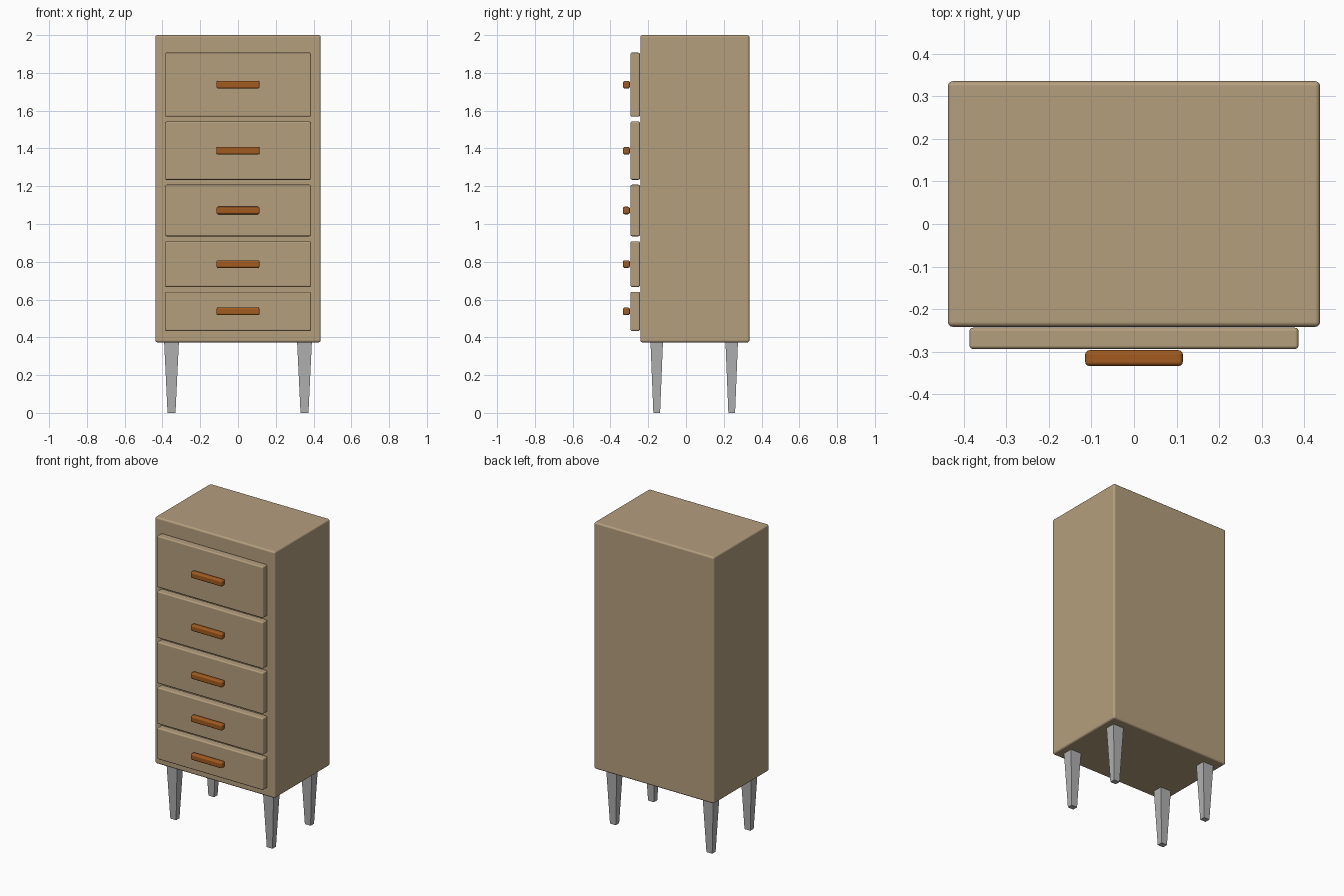
import bpy
import bmesh
from mathutils import Vector

default = bpy.data.objects.get("Cube")
if default:
    bpy.data.objects.remove(default, do_unlink=True)


def make_material(name, rgb):
    mat = bpy.data.materials.new(name)
    mat.use_nodes = True
    color = (*rgb, 1.0)
    mat.diffuse_color = color
    mat.node_tree.nodes["Principled BSDF"].inputs["Base Color"].default_value = color
    return mat


def make_box(name, low, high, mat, bevel=0.0, taper=1.0):
    """Box between two corners; taper scales its bottom face."""
    low, high = Vector(low), Vector(high)
    size = high - low
    bm = bmesh.new()
    bmesh.ops.create_cube(bm, size=1.0)
    for v in bm.verts:
        scale = taper if v.co.z < 0 else 1.0
        v.co = Vector((v.co.x * size.x * scale, v.co.y * size.y * scale, v.co.z * size.z))
    mesh = bpy.data.meshes.new(name)
    bm.to_mesh(mesh)
    bm.free()
    mesh.materials.append(mat)
    obj = bpy.data.objects.new(name, mesh)
    obj.location = (low + high) / 2
    bpy.context.collection.objects.link(obj)
    if bevel:
        mod = obj.modifiers.new("rounded_edges", "BEVEL")
        mod.width = bevel
        mod.segments = 3
        mod.limit_method = "ANGLE"
        mod.harden_normals = True
        mesh.shade_smooth()
    return obj


wood = make_material("light_wood", (0.46, 0.345, 0.208))
handle_wood = make_material("orange_brown_wood", (0.36, 0.105, 0.014))
metal = make_material("grey_metal", (0.44, 0.44, 0.44))

# Cabinet body
make_box("cabinet_body", (-0.438, -0.242, 0.373), (0.438, 0.336, 2.0), wood, 0.012)

# Drawers growing taller towards the top, each with a centred bar handle
drawers = [(0.434, 0.641), (0.667, 0.908), (0.935, 1.208), (1.234, 1.542), (1.568, 1.907)]
for i, (bottom, top) in enumerate(drawers, 1):
    make_box(f"drawer_front_{i}", (-0.387, -0.294, bottom), (0.387, -0.244, top), wood, 0.008)
    mid = (bottom + top) / 2
    make_box(f"drawer_handle_{i}", (-0.115, -0.334, mid - 0.02), (0.115, -0.297, mid + 0.02),
             handle_wood, 0.01)

# Four tapered legs
for side, x in (("right", -0.352), ("left", 0.352)):
    for end, y in (("front", -0.155), ("back", 0.242)):
        make_box(f"{end}_{side}_leg", (x - 0.039, y - 0.033, 0.0), (x + 0.039, y + 0.033, 0.374),
                 metal, taper=0.54)
